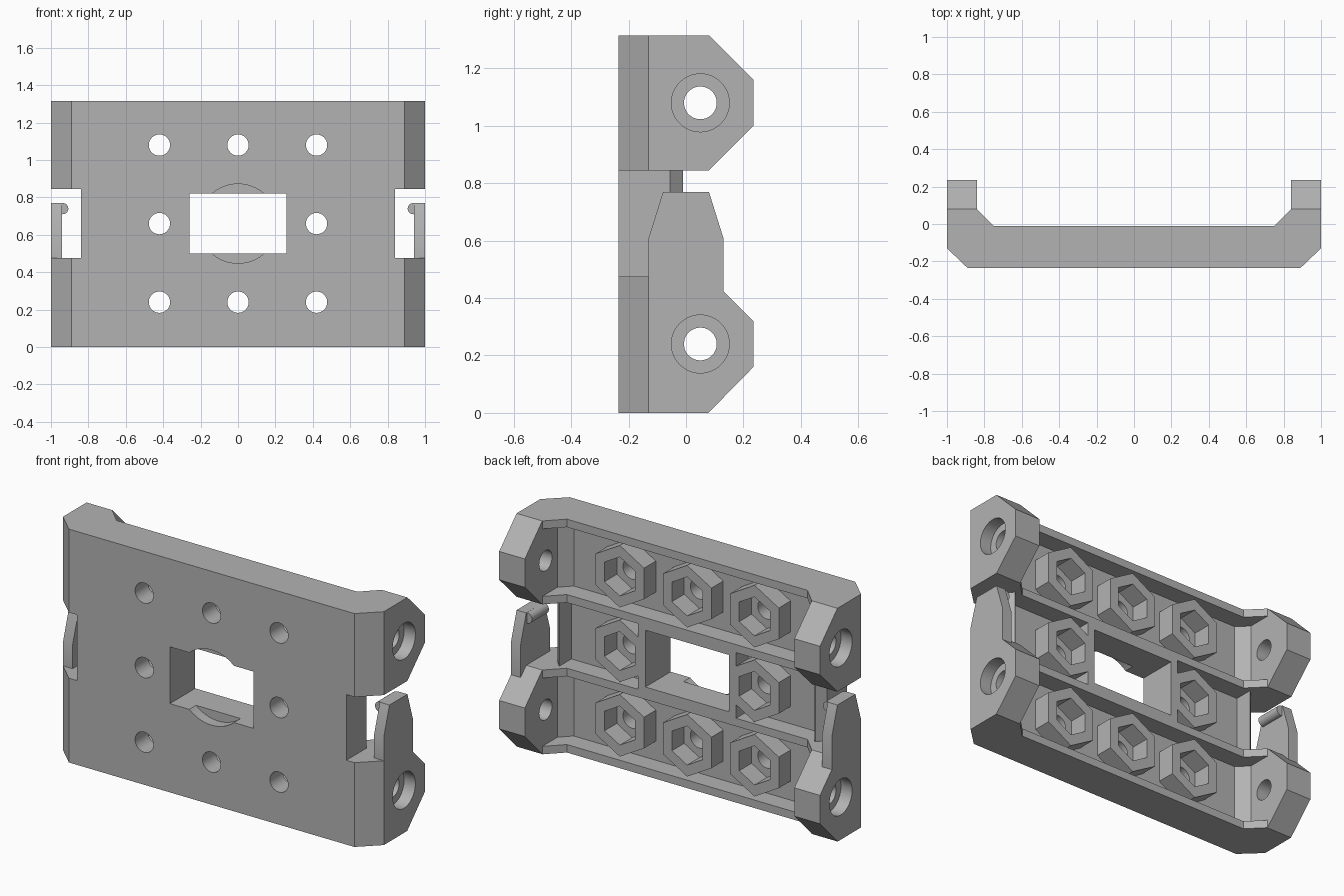
import bpy, bmesh, math
from mathutils import Vector

cube = bpy.data.objects.get("Cube")
if cube:
    bpy.data.objects.remove(cube)

grey = bpy.data.materials.new("plain_grey")
grey.use_nodes = True
colour = (0.45, 0.45, 0.45, 1)
grey.diffuse_color = colour
grey.node_tree.nodes["Principled BSDF"].inputs["Base Color"].default_value = colour


def prism(name, points, axis, lo, hi):
    """Extrude a flat outline along one axis; points are the other two axes in order."""
    bm = bmesh.new()

    def place(p, d):
        co = list(p)
        co.insert("xyz".index(axis), d)
        return bm.verts.new(co)

    a = [place(p, lo) for p in points]
    b = [place(p, hi) for p in points]
    bm.faces.new(a)
    bm.faces.new(b[::-1])
    for i in range(len(a)):
        j = (i + 1) % len(a)
        bm.faces.new((a[j], a[i], b[i], b[j]))
    bmesh.ops.recalc_face_normals(bm, faces=bm.faces)
    mesh = bpy.data.meshes.new(name)
    bm.to_mesh(mesh)
    bm.free()
    mesh.materials.append(grey)
    obj = bpy.data.objects.new(name, mesh)
    bpy.context.scene.collection.objects.link(obj)
    return obj


def ngon(cx, cy, r, n, turn=0.0):
    return [(cx + r * math.cos(turn + math.tau * i / n),
             cy + r * math.sin(turn + math.tau * i / n)) for i in range(n)]


def rect(x0, x1, y0, y1):
    return [(x0, y0), (x1, y0), (x1, y1), (x0, y1)]


def mirrored(half):
    return half + [(-x, y) for x, y in reversed(half)]


def combine(target, tool, operation):
    """Apply a boolean and discard the tool."""
    mod = target.modifiers.new("shape", 'BOOLEAN')
    mod.operation, mod.solver, mod.object = operation, 'EXACT', tool
    bpy.context.view_layer.update()
    graph = bpy.context.evaluated_depsgraph_get()
    mesh = bpy.data.meshes.new_from_object(target.evaluated_get(graph))
    target.modifiers.clear()
    target.data = mesh
    bpy.data.objects.remove(tool)


def smooth(obj):
    bpy.ops.object.select_all(action='DESELECT')
    obj.select_set(True)
    bpy.context.view_layer.objects.active = obj
    bpy.ops.object.shade_smooth_by_angle(angle=math.radians(25))


TOP, FRONT, BACK, FLOOR = 1.315, -0.235, -0.01, -0.115
ROWS, COLS = (0.24, 0.66, 1.08), (-0.42, 0, 0.42)
GAP = (0.475, 0.845)

# Plate with side ears: plan outline trimmed by the side outline
plate = prism("mounting_plate", mirrored(
    [(0.89, FRONT), (1, -0.13), (1, 0.235), (0.84, 0.235), (0.84, 0.08), (0.75, BACK)]),
    "z", 0, TOP)
side = [(-0.3, -0.1), (-0.02, -0.1), (0.235, 0.16), (0.235, 0.32), (0.08, GAP[0]),
        (0.08, GAP[1]), (0.235, 1), (0.235, 1.16), (-0.02, 1.415), (-0.3, 1.415)]
combine(plate, prism("side_trim", side, "x", -1.1, 1.1), 'INTERSECT')

# Notches between the ears
notch = [(0.84, -0.3), (1.1, -0.3), (1.1, 0.3), (0.7, 0.3), (0.7, BACK), (0.8, BACK), (0.84, -0.055)]
for s in (1, -1):
    combine(plate, prism("notch", [(s * x, y) for x, y in notch], "z", *GAP), 'DIFFERENCE')

# Three recessed bays on the back, separated by ribs
end = mirrored([(0.78, FLOOR), (0.84, -0.055), (0.84, 0.3)])
for z0, z1 in ((0.045, 0.43), (0.89, 1.27)):
    combine(plate, prism("bay", end, "z", z0, z1), 'DIFFERENCE')
combine(plate, prism("middle_bay", rect(-0.795, 0.795, FLOOR, 0.3), "z", *GAP), 'DIFFERENCE')

# Frame around the window, then the hexagonal nut bosses
combine(plate, prism("window_frame", rect(-0.305, 0.305, 0.46, 0.86), "y", -0.15, BACK), 'UNION')
spots = [(x, z) for z in ROWS for x in COLS if (x, z) != (0, 0.66)]
for x, z in spots:
    combine(plate, prism("boss", ngon(x, z, 0.175, 6, math.pi / 6), "y", -0.15, BACK), 'UNION')

# Window with a round recess on the front
combine(plate, prism("window", rect(-0.26, 0.26, 0.5, 0.82), "y", -0.4, 0.3), 'DIFFERENCE')
combine(plate, prism("recess", ngon(0, 0.66, 0.212, 64), "y", -0.4, -0.175), 'DIFFERENCE')

# Screw holes with nut pockets
for x, z in spots:
    combine(plate, prism("screw_hole", ngon(x, z, 0.057, 32), "y", -0.4, 0.1), 'DIFFERENCE')
    combine(plate, prism("nut_pocket", ngon(x, z, 0.11, 6, math.pi / 6), "y", -0.12, 0.1), 'DIFFERENCE')

# Cross holes and counterbores in the ears
for s in (1, -1):
    for z in (ROWS[0], ROWS[2]):
        for r, depth in ((0.057, 0.8), (0.101, 0.93)):
            lo, hi = sorted((s * depth, s * 1.1))
            combine(plate, prism("ear_hole", ngon(0.05, z, r, 48), "x", lo, hi), 'DIFFERENCE')
smooth(plate)

# Spring clips standing on the lower ears, each with a rounded catch
clip = [(-0.13, GAP[0]), (-0.13, 0.61), (-0.08, 0.77), (0.08, 0.77), (0.13, 0.61),
        (0.13, 0.425), (0.08, GAP[0])]
for s, label in ((1, "left"), (-1, "right")):
    arm = prism(label + "_clip", clip, "x", *sorted((s * 0.94, s)))
    catch = prism("catch", ngon(s * 0.937, 0.74, 0.03, 24), "y", -0.075, 0.075)
    combine(arm, catch, 'UNION')
    smooth(arm)
